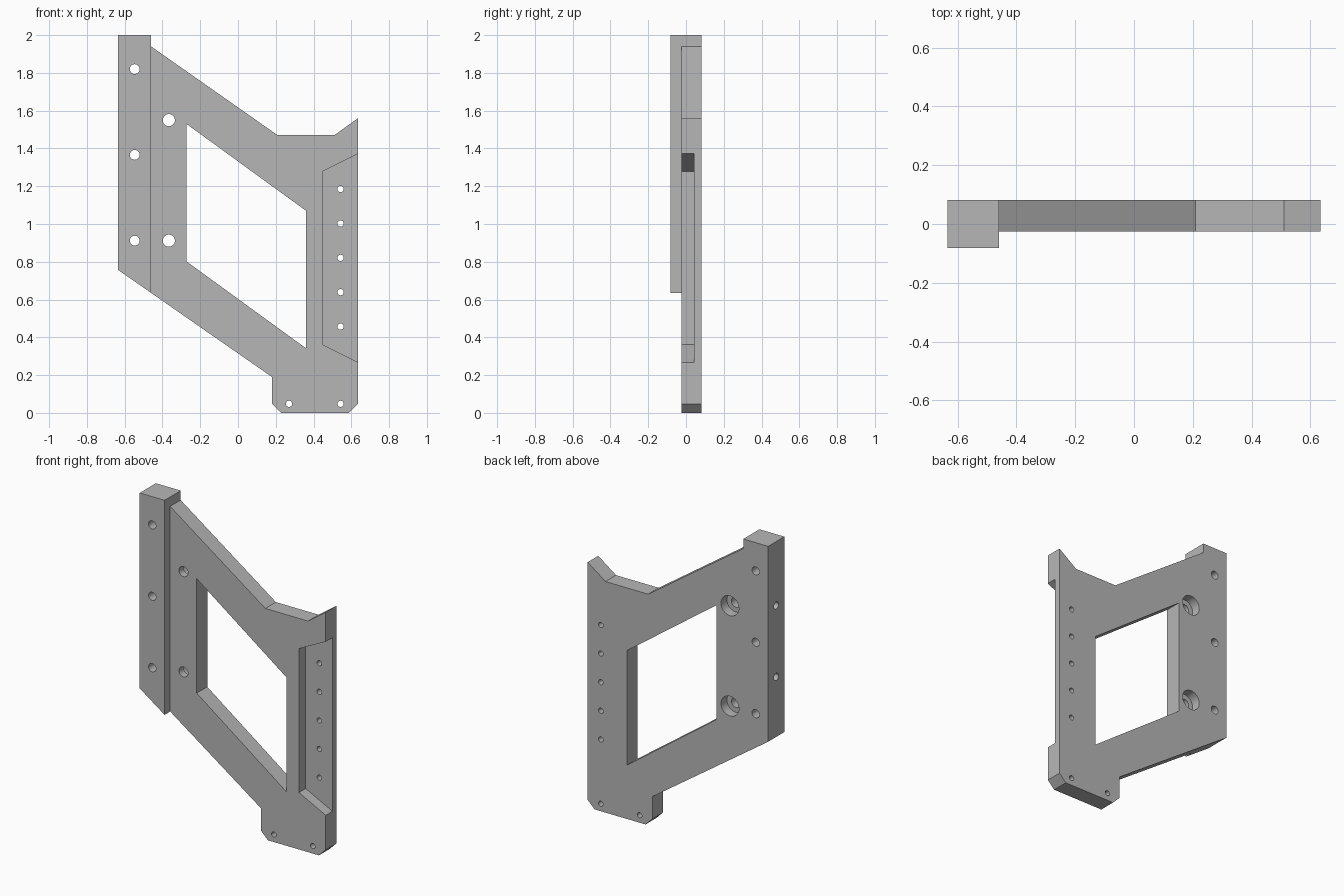
import bpy, bmesh
from math import pi
from mathutils import Matrix

cube = bpy.data.objects.get("Cube")
if cube:
    bpy.data.objects.remove(cube, do_unlink=True)

FRONT, BACK = -0.081, 0.081      # full depth of the rail
PLATE_FRONT = -0.025             # front face of the thinner plate
POCKET_FLOOR = 0.042
SIDE = 0.635                     # half width
RAIL_EDGE = -0.46

grey = bpy.data.materials.new("plain grey")
grey.use_nodes = True
colour = (0.47, 0.47, 0.47, 1)
grey.diffuse_color = colour
grey.node_tree.nodes["Principled BSDF"].inputs["Base Color"].default_value = colour


def new_object(name, bm):
    bmesh.ops.recalc_face_normals(bm, faces=bm.faces)
    mesh = bpy.data.meshes.new(name)
    bm.to_mesh(mesh)
    bm.free()
    mesh.materials.append(grey)
    obj = bpy.data.objects.new(name, mesh)
    bpy.context.collection.objects.link(obj)
    return obj


def prism(name, outline, y0, y1):
    """Extrude an x-z outline from y0 to y1."""
    bm = bmesh.new()
    face = bm.faces.new([bm.verts.new((x, y0, z)) for x, z in outline])
    new = bmesh.ops.extrude_face_region(bm, geom=[face])["geom"]
    verts = [v for v in new if isinstance(v, bmesh.types.BMVert)]
    bmesh.ops.translate(bm, verts=verts, vec=(0, y1 - y0, 0))
    return new_object(name, bm)


def drill(centre, radius, length, axis="Y"):
    """Cylinder cutter centred on a point, along y or x."""
    bm = bmesh.new()
    bmesh.ops.create_cone(bm, cap_ends=True, segments=32, radius1=radius,
                          radius2=radius, depth=length)
    turn = Matrix.Rotation(pi / 2, 4, "X" if axis == "Y" else "Y")
    bmesh.ops.transform(bm, verts=bm.verts, matrix=Matrix.Translation(centre) @ turn)
    return new_object("drill_cutter", bm)


def cut(target, cutter):
    cutter.hide_render = True
    mod = target.modifiers.new("cut", "BOOLEAN")
    mod.operation, mod.solver, mod.object = "DIFFERENCE", "EXACT", cutter
    bpy.context.view_layer.objects.active = target
    bpy.ops.object.modifier_apply(modifier=mod.name)
    bpy.data.objects.remove(cutter, do_unlink=True)


# Bracket body at full rail depth
bracket = prism("bracket_plate", [
    (-SIDE, 2), (-SIDE, 0.757), (0.18, 0.19), (0.18, 0.048), (0.228, 0),
    (0.587, 0), (SIDE, 0.048), (SIDE, 1.56), (0.51, 1.47), (0.21, 1.47),
    (RAIL_EDGE, 1.94), (RAIL_EDGE, 2)], FRONT, BACK)

# Thin the plate beside the rail
cut(bracket, prism("step_cutter", [(RAIL_EDGE, -1), (1, -1), (1, 3), (RAIL_EDGE, 3)],
                   -0.5, PLATE_FRONT))

# Slanted window
cut(bracket, prism("window_cutter", [(-0.273, 0.802), (0.36, 0.342), (0.36, 1.07),
                                     (-0.273, 1.53)], -0.5, 0.5))

# Side pocket, open to the edge
slope, reach = 0.5, 0.8
rise = (reach - 0.447) * slope
cut(bracket, prism("pocket_cutter", [(0.447, 0.362), (reach, 0.362 - rise),
                                     (reach, 1.278 + rise), (0.447, 1.278)],
                   -0.5, POCKET_FLOOR))

# Rail holes
for z in (0.912, 1.366, 1.82):
    cut(bracket, drill((-0.547, 0, z), 0.026, 1))

# Blind holes in the outer edge of the rail
for z in (1.139, 1.593):
    cut(bracket, drill((-SIDE, 0, z), 0.023, 0.24, "X"))

# Counterbored bolt holes
for z in (0.912, 1.55):
    cut(bracket, drill((-0.366, 0, z), 0.032, 1))
    cut(bracket, drill((-0.366, BACK, z), 0.063, 0.12))

# Pocket holes and foot holes
small = [(0.543, 0.457 + 0.182 * i) for i in range(5)] + [(0.27, 0.048), (0.543, 0.048)]
for x, z in small:
    cut(bracket, drill((x, 0, z), 0.0165, 1))

# Smooth hole walls, sharp edges elsewhere
bpy.ops.object.select_all(action="DESELECT")
bracket.select_set(True)
bpy.context.view_layer.objects.active = bracket
bpy.ops.object.shade_smooth_by_angle(angle=pi / 9)
